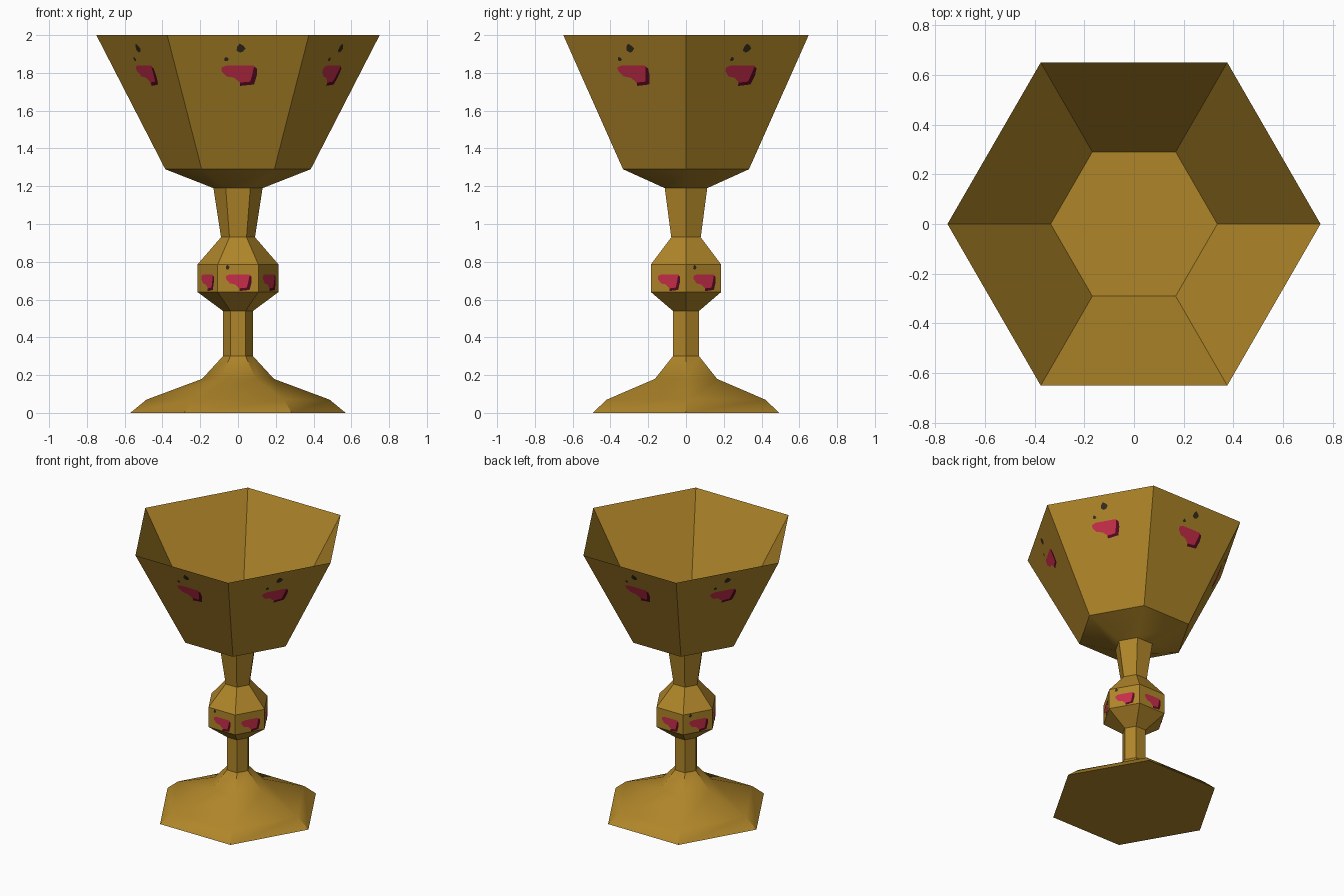
import bpy, math
from mathutils import Vector

if "Cube" in bpy.data.objects:
    bpy.data.objects.remove(bpy.data.objects["Cube"])


def material(name, r, g, b):
    m = bpy.data.materials.new(name)
    m.diffuse_color = (r, g, b, 1)
    m.use_nodes = True
    m.node_tree.nodes["Principled BSDF"].inputs["Base Color"].default_value = m.diffuse_color
    return m


GOLD = material("gold", 0.43, 0.235, 0.022)
RED = material("ruby red", 0.57, 0.027, 0.068)
DARK = material("deep ruby", 0.085, 0.003, 0.014)
SPECK = material("dark tarnish", 0.035, 0.026, 0.012)


def make(name, verts, faces, mat):
    me = bpy.data.meshes.new(name)
    me.from_pydata(verts, [], faces)
    me.materials.append(mat)
    ob = bpy.data.objects.new(name, me)
    bpy.context.collection.objects.link(ob)
    return ob


def hex_lathe(name, profile, bottom=False, top=False):
    """Six-sided turned part; profile is (corner radius, height) going up the outside."""
    verts = [(r * math.cos(k * math.pi / 3), r * math.sin(k * math.pi / 3), z)
             for r, z in profile for k in range(6)]
    faces = [(6 * i + k, 6 * i + (k + 1) % 6, 6 * i + 6 + (k + 1) % 6, 6 * i + 6 + k)
             for i in range(len(profile) - 1) for k in range(6)]
    if bottom:
        faces.append(tuple(range(5, -1, -1)))
    if top:
        n = 6 * len(profile) - 6
        faces.append(tuple(range(n, n + 6)))
    ob = make(name, verts, faces, GOLD)
    bpy.ops.object.select_all(action='DESELECT')
    ob.select_set(True)
    bpy.context.view_layer.objects.active = ob
    bpy.ops.object.shade_smooth_by_angle(angle=math.radians(30))
    return ob


# Gold body
hex_lathe("foot_and_stem", [(0.57, 0), (0.485, 0.07), (0.19, 0.18), (0.08, 0.30), (0.08, 0.54)], bottom=True)
hex_lathe("knob", [(0.08, 0.54), (0.215, 0.64), (0.215, 0.785), (0.09, 0.93)])
hex_lathe("neck", [(0.09, 0.93), (0.13, 1.19)])
hex_lathe("bowl", [(0.13, 1.19), (0.385, 1.29), (0.75, 2.0), (0.335, 1.29)], top=True)


def decal(name, shape, mat, radius, slope, sides=range(6), lift=0.002):
    """Thin painted patch (u across, z up) repeated on the flat sides.
    radius(z) is the corner radius of the wall there."""
    verts, faces = [], []
    for k in sides:
        a = -math.pi / 2 + k * math.pi / 3
        out = Vector((math.cos(a), math.sin(a), 0))
        side = Vector((-math.sin(a), math.cos(a), 0))
        n = (out - Vector((0, 0, slope))).normalized()
        start = len(verts)
        for u, z in shape:
            p = out * radius(z) * math.cos(math.pi / 6) + side * u
            p.z = z
            verts.append(p + n * lift)
        faces.append(tuple(range(start, len(verts))))
    return make(name, verts, faces, mat)


def bowl_r(z):
    return 0.385 + (z - 1.29) * 0.365 / 0.71


def knob_r(z):
    return 0.215


def blob(u, z, w, h):
    """Small irregular patch outline."""
    wob = (1, 0.8, 1.05, 0.85, 1, 0.9, 0.8)
    return [(u + w * s * math.cos(i * math.tau / 7), z + h * s * math.sin(i * math.tau / 7))
            for i, s in enumerate(wob)]


# Gem outlines, centred on the gem
gem = [(-0.087, 0.02), (-0.087, 0.04), (-0.06, 0.05), (0.085, 0.05), (0.095, 0.01),
       (0.075, -0.04), (0.01, -0.04), (-0.02, -0.015), (-0.06, -0.008)]
shade = [(0.085, 0.045), (0.1, 0.035), (0.1, 0.0), (0.085, -0.05), (0.01, -0.058),
         (0.01, -0.04), (0.065, -0.035), (0.075, 0.0)]


def placed(shape, z, su=1.0, sz=1.0):
    return [(u * su, z + v * sz) for u, v in shape]


S = 0.365 / 0.71 * math.cos(math.pi / 6)
# Bowl gems and tarnish spots
decal("bowl_gems", placed(gem, 1.79), RED, bowl_r, S)
decal("bowl_gem_edges", placed(shade, 1.79), DARK, bowl_r, S, lift=0.003)
decal("bowl_large_spots", blob(0.015, 1.93, 0.025, 0.025), SPECK, bowl_r, S)
decal("bowl_small_spots", blob(-0.062, 1.873, 0.013, 0.012), SPECK, bowl_r, S)

# Knob gems and tarnish spots
decal("knob_gems", placed(gem, 0.692, 0.72, 0.82), RED, knob_r, 0)
decal("knob_gem_edges", placed(shade, 0.692, 0.72, 0.82), DARK, knob_r, 0, lift=0.003)
decal("knob_spots", blob(-0.055, 0.77, 0.011, 0.014), SPECK, knob_r, 0, sides=(0, 2, 4))
